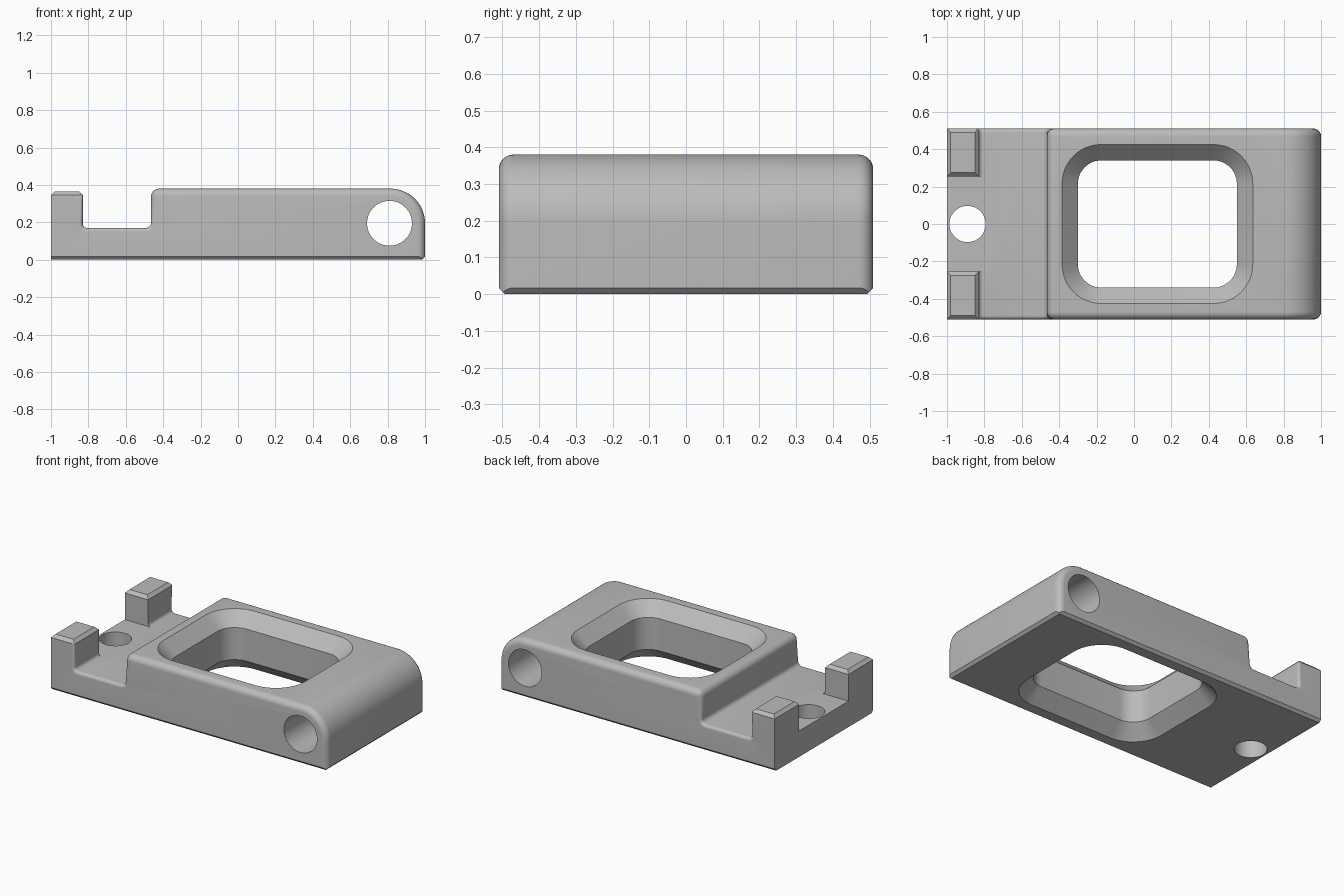
import bpy, bmesh, math
from mathutils import Vector

if "Cube" in bpy.data.objects:
    bpy.data.objects.remove(bpy.data.objects["Cube"], do_unlink=True)

HALF, TOP, DECK, TAB = 0.51, 0.38, 0.17, 0.365

grey = bpy.data.materials.new("plain grey")
grey.use_nodes = True
grey.diffuse_color = (0.5, 0.5, 0.5, 1)
grey.node_tree.nodes["Principled BSDF"].inputs["Base Color"].default_value = (0.5, 0.5, 0.5, 1)


def make_object(name, bm):
    bmesh.ops.recalc_face_normals(bm, faces=bm.faces)
    mesh = bpy.data.meshes.new(name)
    bm.to_mesh(mesh)
    bm.free()
    mesh.materials.append(grey)
    obj = bpy.data.objects.new(name, mesh)
    bpy.context.collection.objects.link(obj)
    return obj


def loft(sections):
    """Skin a stack of matching closed loops and cap both ends."""
    bm = bmesh.new()
    rings = [[bm.verts.new(p) for p in s] for s in sections]
    n = len(rings[0])
    for a, b in zip(rings, rings[1:]):
        for i in range(n):
            j = (i + 1) % n
            bm.faces.new((a[i], a[j], b[j], b[i]))
    bm.faces.new(rings[0])
    bm.faces.new(rings[-1])
    bmesh.ops.remove_doubles(bm, verts=bm.verts, dist=1e-5)
    return bm


def round_corners(corners):
    """Corners are (u, v, radius, segments, edge rounding)."""
    out = []
    for i, (u, v, r, seg, w) in enumerate(corners):
        p = Vector((u, v))
        a = (Vector(corners[i - 1][:2]) - p).normalized()
        b = (Vector(corners[(i + 1) % len(corners)][:2]) - p).normalized()
        if not r:
            out.append((p, w))
            continue
        centre = p + (a + b) * r
        for k in range(seg + 1):
            t = math.pi / 2 * k / seg
            out.append((centre - b * r * math.cos(t) - a * r * math.sin(t), w))
    return out


# Side profile, counter-clockwise; runs below the floor and is trimmed later
profile = round_corners([
    (-1, -0.1, 0, 0, 0), (1, -0.1, 0, 0, 0.04),
    (1, TOP, 0.185, 20, 0.04), (-0.465, TOP, 0.042, 8, 0.04),
    (-0.465, DECK, 0.028, 6, 0.02), (-0.83, DECK, 0.022, 6, 0.02),
    (-0.83, TAB, 0.02, 1, 0.012), (-1, TAB, 0.02, 1, 0)])


def inward(i):
    p = profile[i][0]
    d1 = (p - profile[i - 1][0]).normalized()
    d2 = (profile[(i + 1) % len(profile)][0] - p).normalized()
    n1, n2 = Vector((-d1.y, d1.x)), Vector((-d2.y, d2.x))
    return (n1 + n2) / (1 + n1.dot(n2))


def body_section(t, side):
    pts = []
    for i, (p, w) in enumerate(profile):
        q = p + inward(i) * w * (1 - math.sin(t))
        pts.append((q.x, side * (HALF - w * (1 - math.cos(t))), q.y))
    return pts


angles = [math.pi / 2 * k / 8 for k in range(9)]
body_bm = loft([body_section(t, -1) for t in angles]
               + [body_section(t, 1) for t in reversed(angles)])

# Trim flat at the floor and chamfer the lower edges
for co, no in [((0, 0, 0), (0, 0, -1)), ((0, HALF, 0.017), (0, 1, -1)),
               ((0, -HALF, 0.017), (0, -1, -1)), ((1, 0, 0.017), (1, 0, -1))]:
    geom = body_bm.verts[:] + body_bm.edges[:] + body_bm.faces[:]
    bmesh.ops.bisect_plane(body_bm, geom=geom, dist=1e-5, plane_co=co,
                           plane_no=no, clear_outer=True)
    rim = [e for e in body_bm.edges if e.is_boundary]
    bmesh.ops.holes_fill(body_bm, edges=rim, sides=0)
body = make_object("bracket_body", body_bm)


def cut(name, bm):
    cutter = make_object(name, bm)
    cutter.hide_render = True
    mod = body.modifiers.new(name, "BOOLEAN")
    mod.operation, mod.solver, mod.object = "DIFFERENCE", "EXACT", cutter
    bpy.context.view_layer.objects.active = body
    bpy.ops.object.modifier_apply(modifier=name)
    bpy.data.objects.remove(cutter, do_unlink=True)


# Gap between the two tabs, flared at its top, and the outer tab chamfers
def prism_x(points):
    return loft([[(x, y, z) for y, z in points] for x in (-1.1, -0.8)])


cut("tab_gap_cutter", prism_x([
    (-0.255, DECK), (0.255, DECK), (0.255, TAB - 0.02), (0.315, TAB + 0.04),
    (-0.315, TAB + 0.04), (-0.255, TAB - 0.02)]))
for s in (-1, 1):
    cut("tab_chamfer_cutter", prism_x([
        (s * (HALF - 0.06), TAB + 0.04), (s * (HALF + 0.04), TAB - 0.06),
        (s * (HALF + 0.04), TAB + 0.04)]))


# Rounded window, flared towards both the top and the bottom
def window_section(z, grow):
    x0, x1, y = -0.3 - grow, 0.55 + grow, 0.34 + grow
    r = 0.125 + grow
    loop = round_corners([(x0, -y, r, 12, 0), (x1, -y, r, 12, 0),
                          (x1, y, r, 12, 0), (x0, y, r, 12, 0)])
    return [(p.x, p.y, z) for p, w in loop]


cut("window_cutter", loft([
    window_section(-0.02, 0.105), window_section(0.085, 0),
    window_section(TOP - 0.085, 0), window_section(TOP + 0.02, 0.105)]))


# Cross hole through the rounded end, and upright hole between the tabs
def circle(r):
    return [(r * math.cos(a), r * math.sin(a))
            for a in (2 * math.pi * k / 48 for k in range(48))]


cut("cross_hole_cutter", loft([
    [(0.81 + u, y, 0.195 + v) for u, v in circle(0.12)] for y in (-1, 1)]))
cut("upright_hole_cutter", loft([
    [(-0.89 + u, v, z) for u, v in circle(0.097)] for z in (-1, 1)]))

# Smooth rounded faces, keep real edges crisp
bpy.ops.object.select_all(action="DESELECT")
body.select_set(True)
bpy.context.view_layer.objects.active = body
bpy.ops.object.shade_smooth_by_angle(angle=math.radians(25))
